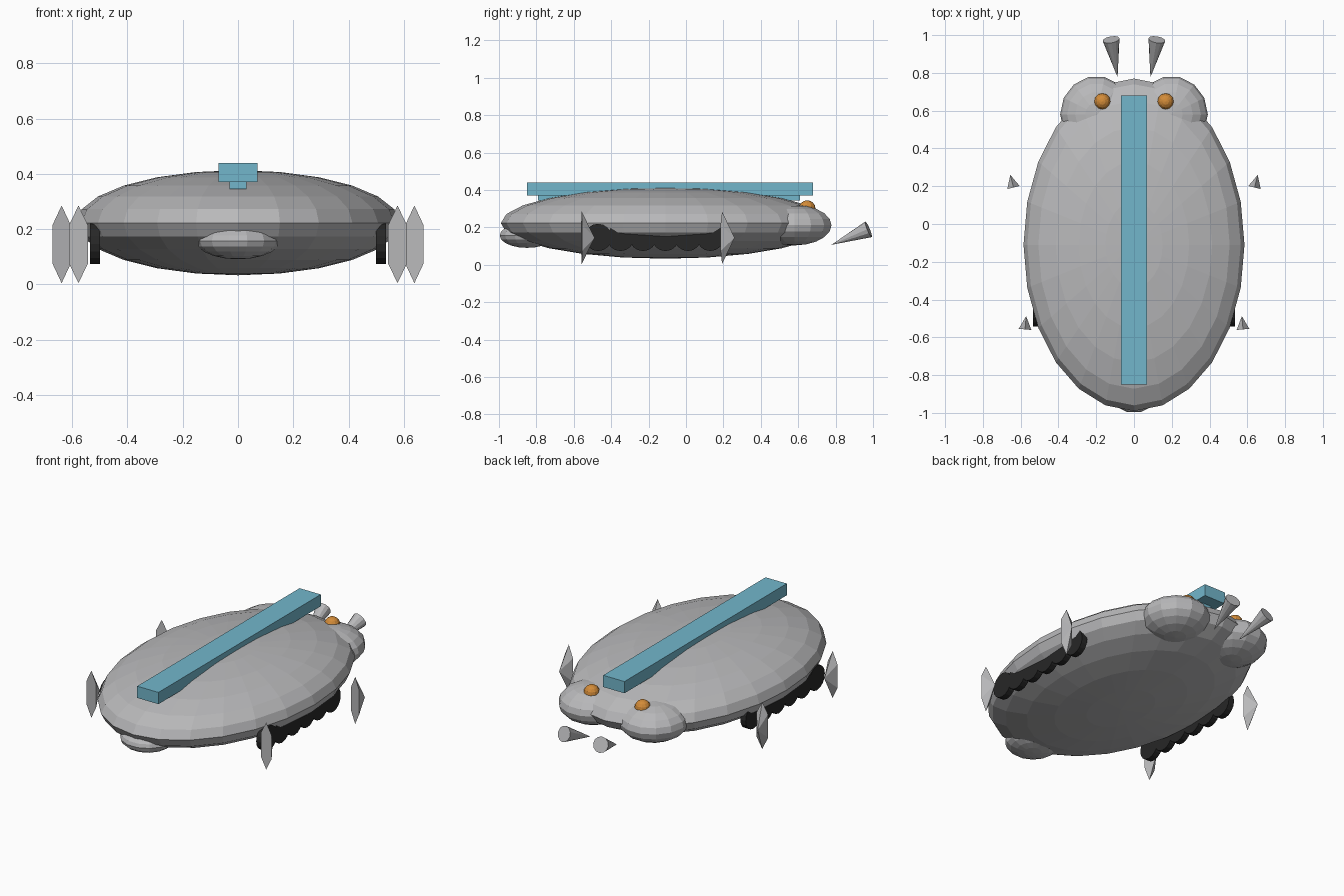
import bpy
from math import pi
from mathutils import Vector

cube = bpy.data.objects.get("Cube")
if cube:
    bpy.data.objects.remove(cube, do_unlink=True)


def material(name, rgb):
    mat = bpy.data.materials.new(name)
    mat.use_nodes = True
    mat.diffuse_color = (*rgb, 1)
    mat.node_tree.nodes["Principled BSDF"].inputs["Base Color"].default_value = (*rgb, 1)
    return mat


GREY = material("shell grey", (0.48, 0.48, 0.49))
BLUE = material("strip blue", (0.17, 0.47, 0.60))
ORANGE = material("lamp orange", (0.65, 0.26, 0.04))
BLACK = material("tread black", (0.02, 0.02, 0.02))


def finish(name, mat, scale=(1, 1, 1)):
    obj = bpy.context.object
    obj.name = name
    obj.scale = scale
    obj.data.materials.append(mat)
    return obj


def ellipsoid(name, loc, radii, mat, segments=14, rings=10):
    bpy.ops.mesh.primitive_uv_sphere_add(segments=segments, ring_count=rings,
                                         radius=1, location=loc)
    obj = finish(name, mat, (radii[1], radii[0], radii[2]))
    obj.rotation_euler.z = pi / 2
    return obj


def box(name, loc, size, mat):
    bpy.ops.mesh.primitive_cube_add(size=1, location=loc)
    return finish(name, mat, size)


def cone(name, base, tip, radius, mat, sides, stretch=1, spin=0):
    """Cone from base to tip; stretch scales the base along z."""
    base, tip = Vector(base), Vector(tip)
    axis = tip - base
    bpy.ops.mesh.primitive_cone_add(vertices=sides, radius1=radius, radius2=0,
                                    depth=axis.length, location=(base + tip) / 2)
    obj = finish(name, mat, (1, stretch, 1))
    obj.rotation_euler = axis.to_track_quat('Z', 'Y').to_euler()
    return obj


# Flattened shell and the small mouth bulge
ellipsoid("body", (0, -0.11, 0.223), (0.585, 0.88, 0.19), GREY, 24, 12)
ellipsoid("mouth", (0, -0.85, 0.157), (0.152, 0.15, 0.066), GREY)

# Strip along the back with its narrower foot
box("back_strip", (0, -0.085, 0.405), (0.14, 1.53, 0.07), BLUE)
box("strip_foot", (0, -0.09, 0.359), (0.06, 1.40, 0.028), BLUE)

for side, s in (("left", 1), ("right", -1)):
    # Rear lobes, lamps and exhaust cones
    ellipsoid(f"{side}_rear_lobe", (s * 0.198, 0.58, 0.212), (0.193, 0.203, 0.108), GREY)
    ellipsoid(f"{side}_rear_lamp", (s * 0.168, 0.648, 0.302), (0.044, 0.044, 0.043),
              ORANGE, 12, 8)
    cone(f"{side}_tail_cone", (s * 0.121, 0.976, 0.19), (s * 0.087, 0.777, 0.107),
         0.045, GREY, 12)

    # Pointed side fins with tall six-sided bases
    cone(f"{side}_front_fin", (s * 0.577, -0.558, 0.145), (s * 0.571, -0.488, 0.145),
         0.039, GREY, 6, 3.6)
    cone(f"{side}_rear_fin", (s * 0.638, 0.193, 0.145), (s * 0.655, 0.26, 0.145),
         0.039, GREY, 6, 3.6)

    # Row of overlapping wheels
    for i in range(6):
        bpy.ops.mesh.primitive_cylinder_add(
            vertices=16, radius=0.073, depth=0.036,
            location=(s * 0.518, -0.47 + i * 0.12, 0.147), rotation=(0, pi / 2, 0))
        finish(f"{side}_wheel_{i + 1}", BLACK)
